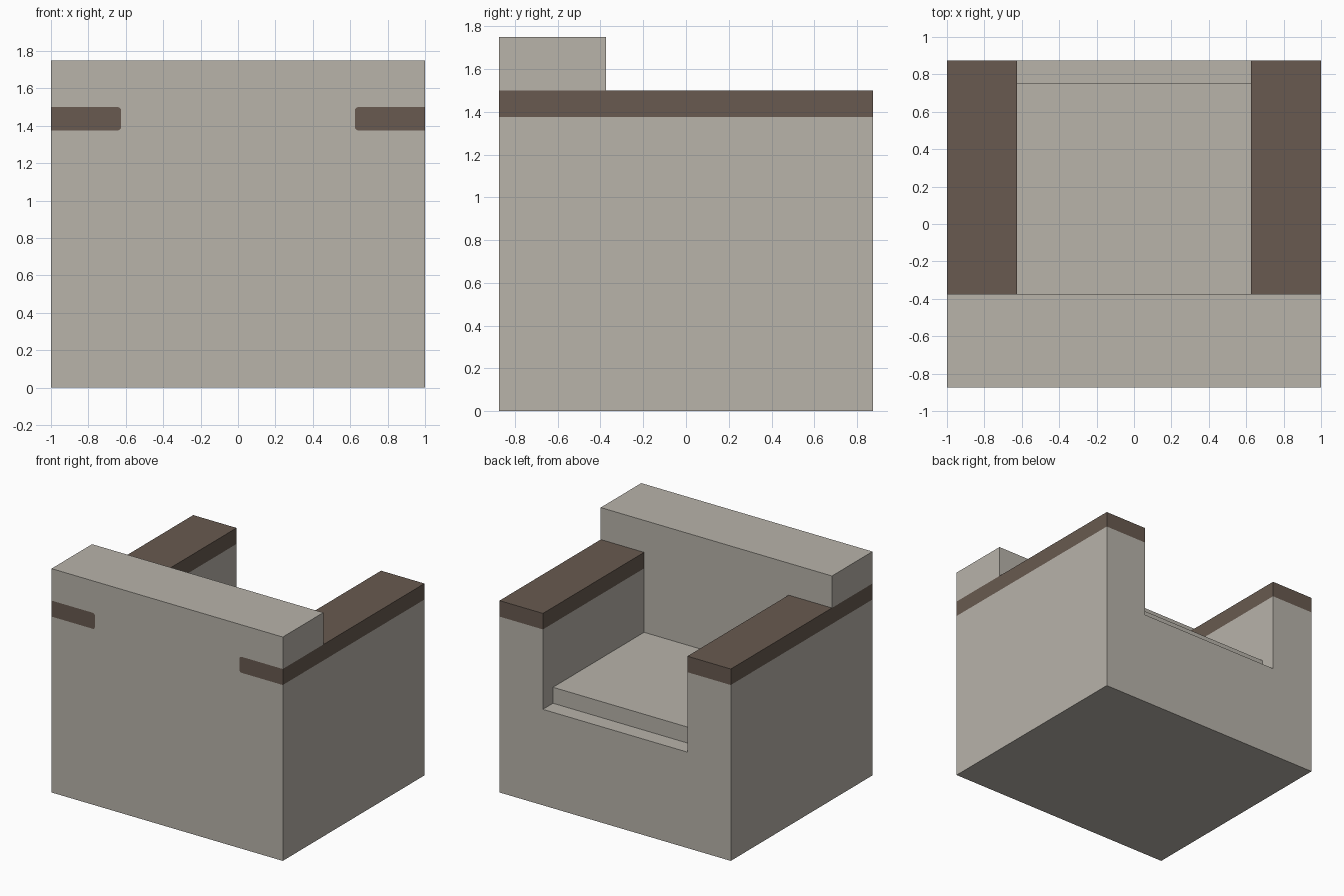
import bpy, bmesh, math
from mathutils import Vector

if "Cube" in bpy.data.objects:
    bpy.data.objects.remove(bpy.data.objects["Cube"])

W, D = 1.0, 0.875            # half width and half depth
IN, BACK = 0.625, -0.375     # inner arm face, inner backrest face
LEDGE, SEAT, BAND, ARM, TOP = 0.75, 0.875, 1.375, 1.5, 1.75
R = 0.02                     # corner radius of the wood inlay


def material(name, rgb):
    m = bpy.data.materials.new(name)
    m.diffuse_color = (*rgb, 1)
    m.use_nodes = True
    m.node_tree.nodes["Principled BSDF"].inputs["Base Color"].default_value = m.diffuse_color
    return m


def bisect(bm, faces, co, no):
    geom = set(faces)
    for f in faces:
        geom.update(f.edges)
        geom.update(f.verts)
    bmesh.ops.bisect_plane(bm, geom=list(geom), plane_co=co, plane_no=no, dist=1e-5)


def raise_top(bm, z0, z1, rule):
    """Extrude the upward faces at height z0 that satisfy the rule up to z1."""
    faces = [f for f in bm.faces if f.normal.z > 0.9
             and abs(f.calc_center_median().z - z0) < 1e-4
             and rule(f.calc_center_median())]
    out = bmesh.ops.extrude_face_region(bm, geom=faces)["geom"]
    for v in out:
        if isinstance(v, bmesh.types.BMVert):
            v.co.z = z1
    bm.normal_update()


# Solid base, split where the arms, backrest and cushion begin
bm = bmesh.new()
bmesh.ops.create_cube(bm, size=1)
for v in bm.verts:
    v.co = (v.co.x * 2 * W, v.co.y * 2 * D, (v.co.z + 0.5) * LEDGE)
for co, no in [((IN, 0, 0), (1, 0, 0)), ((-IN, 0, 0), (1, 0, 0)),
               ((0, BACK, 0), (0, 1, 0)), ((0, 0.75, 0), (0, 1, 0))]:
    bisect(bm, bm.faces[:], co, no)
bm.normal_update()

# Seat cushion, arms with their wood band, then the backrest
frame = lambda c: abs(c.x) > IN or c.y < BACK
raise_top(bm, LEDGE, SEAT, lambda c: frame(c) or c.y < 0.75)
raise_top(bm, SEAT, BAND, frame)
raise_top(bm, BAND, ARM, frame)
raise_top(bm, ARM, TOP, lambda c: c.y < BACK)

# Wood band over the arms, running through to the front
for f in bm.faces:
    c = f.calc_center_median()
    f.material_index = int(BAND < c.z < ARM + 1e-3 and abs(c.x) > IN - 1e-3)

# Rounded inner corners of the front inlay
for sx in (1, -1):
    for sz, zc in ((1, ARM - R), (-1, BAND + R)):
        centre = Vector((sx * (IN + R), -D, zc))
        for a in (45, 20, 70):
            a = math.radians(a)
            n = Vector((-sx * math.cos(a), 0, sz * math.sin(a)))
            faces = [f for f in bm.faces if f.material_index == 1
                     and f.normal.y < -0.9 and f.calc_center_median().x * sx > 0
                     and f.calc_center_median().y < -D + 1e-3]
            bisect(bm, faces, centre + n * R, n)
            bm.normal_update()
            for f in bm.faces:
                c = f.calc_center_median()
                if (f.material_index == 1 and f.normal.y < -0.9
                        and c.y < -D + 1e-3 and c.x * sx > 0
                        and (c - centre).dot(n) > R):
                    f.material_index = 0

# Merge coplanar faces of the same colour
bmesh.ops.dissolve_limit(bm, angle_limit=0.01, verts=bm.verts[:],
                         edges=bm.edges[:], delimit={'MATERIAL'})
bmesh.ops.recalc_face_normals(bm, faces=bm.faces[:])

mesh = bpy.data.meshes.new("armchair")
bm.to_mesh(mesh)
bm.free()
mesh.materials.append(material("beige fabric", (0.479, 0.451, 0.402)))
mesh.materials.append(material("brown wood", (0.138, 0.102, 0.080)))
chair = bpy.data.objects.new("armchair", mesh)
bpy.context.collection.objects.link(chair)
